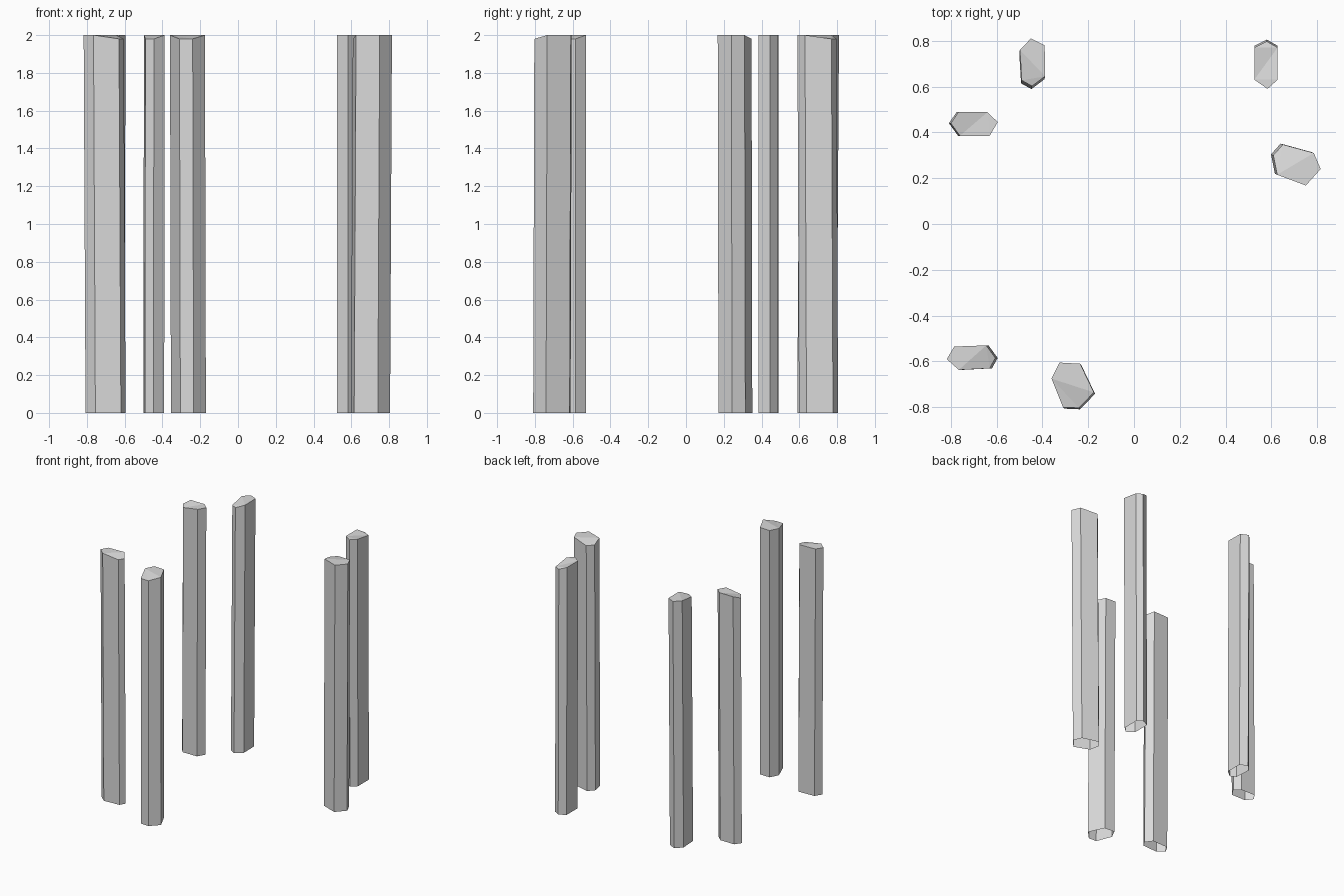
import bpy, bmesh

if "Cube" in bpy.data.objects:
    bpy.data.objects.remove(bpy.data.objects["Cube"])

stone = bpy.data.materials.new("pale_grey")
stone.diffuse_color = (0.7, 0.7, 0.7, 1)
stone.use_nodes = True
stone.node_tree.nodes["Principled BSDF"].inputs["Base Color"].default_value = stone.diffuse_color

HEIGHT, CHIP = 2.0, 0.02


def column(name, outline, lean, low):
    """Slightly leaning six-sided shaft, open below, top dropping at the low corners."""
    bm = bmesh.new()
    base = [bm.verts.new((x - lean[0], y - lean[1], 0)) for x, y in outline]
    top = [bm.verts.new((x, y, HEIGHT - (CHIP if i in low else 0)))
           for i, (x, y) in enumerate(outline)]
    n = len(outline)
    # outlines run clockwise, so the winding here faces outward
    for i in range(n):
        j = (i + 1) % n
        bm.faces.new((base[j], base[i], top[i], top[j]))
    cap = bm.faces.new(top[::-1])
    bmesh.ops.triangulate(bm, faces=[cap])
    mesh = bpy.data.meshes.new(name)
    bm.to_mesh(mesh)
    bm.free()
    mesh.materials.append(stone)
    bpy.context.collection.objects.link(bpy.data.objects.new(name, mesh))


# Columns: top outline, lean of the top, chipped corners
column("back_left_column",
       [(-.45, .81), (-.39, .78), (-.388, .645), (-.445, .602), (-.49, .627), (-.498, .76)],
       (0.003, .013), (3, 4))
column("left_column",
       [(-.80, .44), (-.765, .49), (-.64, .488), (-.595, .445), (-.63, .385), (-.76, .385)],
       (.008, 0), (0, 5))
column("front_left_column",
       [(-.817, -.59), (-.785, -.535), (-.645, -.53), (-.605, -.585), (-.63, -.63), (-.765, -.637)],
       (-.01, 0), (3, 4))
column("front_column",
       [(-.36, -.675), (-.325, -.605), (-.235, -.61), (-.175, -.735), (-.24, -.803), (-.31, -.80)],
       (-.005, .006), (4, 5))
column("right_column",
       [(.65, .347), (.785, .31), (.815, .24), (.75, .168), (.625, .215), (.608, .30)],
       (.01, -.004), (0, 5))
column("back_right_column",
       [(.58, .797), (.627, .77), (.627, .63), (.583, .59), (.525, .63), (.525, .77)],
       (0, -.008), (0, 1))
